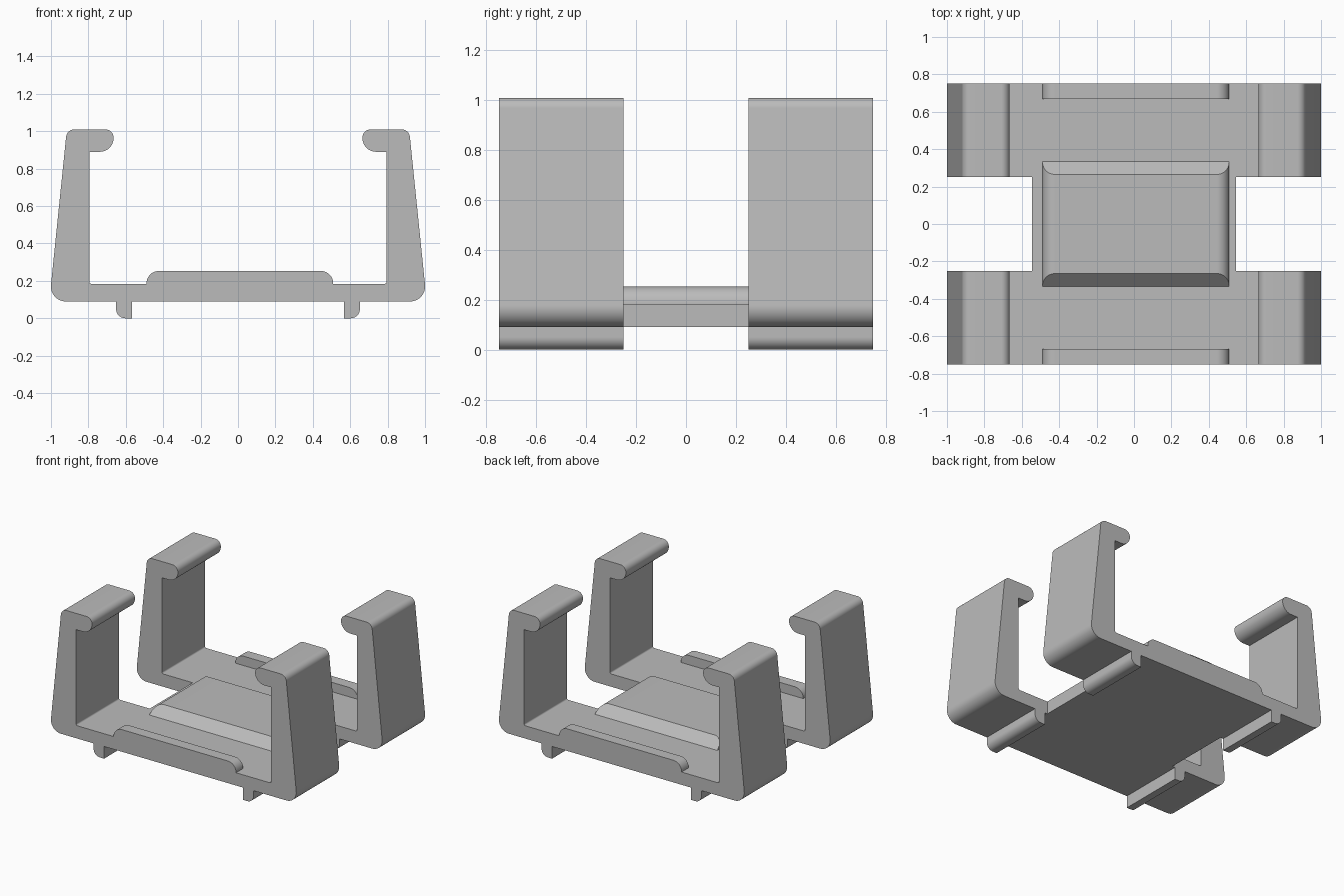
import bpy, bmesh, math
from mathutils import Vector

if "Cube" in bpy.data.objects:
    bpy.data.objects.remove(bpy.data.objects["Cube"], do_unlink=True)

grey = bpy.data.materials.new("plain grey")
grey.use_nodes = True
COLOUR = (0.5, 0.5, 0.5, 1)
grey.diffuse_color = COLOUR
grey.node_tree.nodes["Principled BSDF"].inputs["Base Color"].default_value = COLOUR

FLOOR, UNDER, PAD_TOP = 0.184, 0.09, 0.253


def rounded(corners, steps=10):
    """Turn (x, z, radius) corners into an outline with filleted corners."""
    out = []
    for i, (x, z, r) in enumerate(corners):
        p = Vector((x, z))
        if r == 0:
            out.append(p)
            continue
        a = (Vector(corners[i - 1][:2]) - p).normalized()
        b = (Vector(corners[(i + 1) % len(corners)][:2]) - p).normalized()
        half = a.angle(b) / 2
        centre = p + (a + b).normalized() * r / math.sin(half)
        start = p + a * r / math.tan(half) - centre
        end = p + b * r / math.tan(half) - centre
        sweep = start.angle(end)
        for k in range(steps + 1):
            t = k / steps
            out.append(centre + (start * math.sin((1 - t) * sweep)
                                 + end * math.sin(t * sweep)) / math.sin(sweep))
    return out


def extrude(name, outline, y0, y1, slope=0):
    """Extrude an x-z outline along y; slope draws both ends in with height."""
    bm = bmesh.new()
    rings = []
    for y, s in ((y0, slope), (y1, -slope)):
        rings.append([bm.verts.new((p.x, y + s * (p.y - FLOOR), p.y)) for p in outline])
    bm.faces.new(rings[0])
    bm.faces.new(rings[1][::-1])
    n = len(outline)
    for i in range(n):
        j = (i + 1) % n
        bm.faces.new((rings[0][i], rings[1][i], rings[1][j], rings[0][j]))
    bmesh.ops.recalc_face_normals(bm, faces=bm.faces)
    mesh = bpy.data.meshes.new(name)
    bm.to_mesh(mesh)
    bm.free()
    mesh.materials.append(grey)
    obj = bpy.data.objects.new(name, mesh)
    bpy.context.collection.objects.link(obj)
    return obj


def activate(obj):
    bpy.ops.object.select_all(action="DESELECT")
    obj.select_set(True)
    bpy.context.view_layer.objects.active = obj


def finish(obj):
    activate(obj)
    bpy.ops.object.shade_smooth_by_angle(angle=math.radians(30))
    mod = obj.modifiers.new("even shading", "WEIGHTED_NORMAL")
    mod.keep_sharp = True


# Cradle: foot, leaning arm, hook and floor on one side, mirrored to the other
half = [
    (0.567, UNDER, 0), (0.567, 0, 0), (0.652, 0, 0.05), (0.652, UNDER, 0),
    (1.009, UNDER, 0.08), (0.915, 1.01, 0.045),
    (0.665, 1.01, 0.045), (0.665, 0.89, 0.074),
    (0.795, 0.89, 0), (0.795, FLOOR, 0.012),
]
cradle = extrude("cradle", rounded(half + [(-x, z, r) for x, z, r in reversed(half)]), -0.75, 0.75)

# Side notches that split each wall into two arms
for side in (-1, 1):
    box = [Vector((side * x, z)) for x, z in ((0.545, -1), (2, -1), (2, 2), (0.545, 2))]
    cutter = extrude("notch_cutter", box, -0.25, 0.25)
    cutter.hide_render = True
    mod = cradle.modifiers.new("notch", "BOOLEAN")
    mod.operation, mod.solver, mod.object = "DIFFERENCE", "EXACT", cutter
    activate(cradle)
    bpy.ops.object.modifier_apply(modifier=mod.name)
    bpy.data.objects.remove(cutter, do_unlink=True)
finish(cradle)

# Raised pads on the floor: sloped centre pad and two end ribs
pad = rounded([(-0.489, FLOOR, 0), (0.509, FLOOR, 0),
               (0.509, PAD_TOP, 0.066), (-0.489, PAD_TOP, 0.066)])
finish(extrude("centre_pad", pad, -0.334, 0.334, slope=1))
finish(extrude("front_rib", pad, -0.75, -0.667))
finish(extrude("back_rib", pad, 0.667, 0.75))
